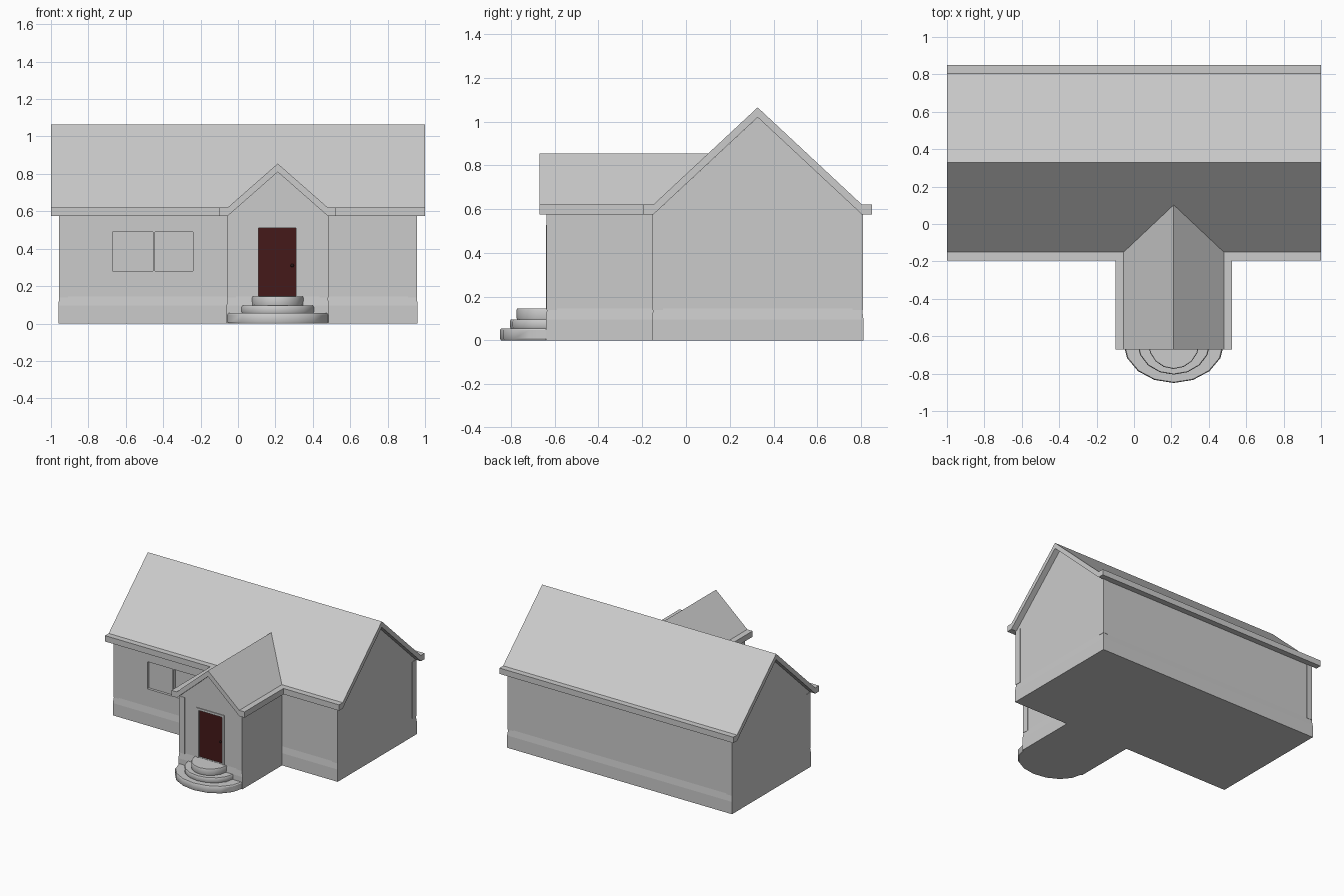
import bpy, math
from mathutils import Vector

if "Cube" in bpy.data.objects:
    bpy.data.objects.remove(bpy.data.objects["Cube"])


def mesh(name, verts, faces):
    me = bpy.data.meshes.new(name)
    me.from_pydata(verts, [], faces)
    me.update()
    ob = bpy.data.objects.new(name, me)
    bpy.context.collection.objects.link(ob)
    return ob


def skin(name, rings):
    # Closed solid through equally long vertex rings
    n = len(rings[0])
    verts = [v for r in rings for v in r]
    faces = [tuple(reversed(range(n))), tuple(range(len(verts) - n, len(verts)))]
    for k in range(len(rings) - 1):
        for i in range(n):
            j = (i + 1) % n
            faces.append((k * n + i, k * n + j, (k + 1) * n + j, (k + 1) * n + i))
    return mesh(name, verts, faces)


def box(name, x0, x1, y0, y1, z0, z1):
    return skin(name, [[(x0, y0, z), (x1, y0, z), (x1, y1, z), (x0, y1, z)] for z in (z0, z1)])


def color(ob, name, rgb):
    mat = bpy.data.materials.new(name)
    mat.diffuse_color = (*rgb, 1)
    mat.use_nodes = True
    mat.node_tree.nodes["Principled BSDF"].inputs["Base Color"].default_value = mat.diffuse_color
    ob.data.materials.append(mat)


XW, YF, YB, YP = 0.955, -0.15, 0.805, -0.635    # wall planes
PX0, PX1 = -0.055, 0.48                         # porch sides
PC = (PX0 + PX1) / 2
YC = 0.328
EAVE, T = 0.575, 0.045


# T-shaped walls with a flared plinth
def footprint(o, z):
    return [(-XW - o, YF - o, z), (PX0 - o, YF - o, z), (PX0 - o, YP - o, z), (PX1 + o, YP - o, z),
            (PX1 + o, YF - o, z), (XW + o, YF - o, z), (XW + o, YB + o, z), (-XW - o, YB + o, z)]


walls = skin("walls", [footprint(0.006, 0), footprint(0.006, 0.095),
                       footprint(0, 0.145), footprint(0, EAVE)])

# Window and door recesses
openings = [(-0.67, -0.455, YF, 0.28, 0.49), (-0.445, -0.24, YF, 0.28, 0.49),
            (0.11, 0.31, YP, 0.147, 0.51)]
for x0, x1, y, z0, z1 in openings:
    cutter = box("opening_cutter", x0, x1, y - 0.05, y + 0.02, z0, z1)
    cutter.hide_render = True
    mod = walls.modifiers.new("opening", 'BOOLEAN')
    mod.operation, mod.solver, mod.object = 'DIFFERENCE', 'EXACT', cutter
    bpy.context.view_layer.objects.active = walls
    bpy.ops.object.modifier_apply(modifier=mod.name)
    bpy.data.objects.remove(cutter)

# Corner boards
for x, y, sx, sy in [(-XW, YF, 1, 1), (XW, YF, -1, 1), (-XW, YB, 1, -1), (XW, YB, -1, -1),
                     (PX0, YP, 1, 1), (PX1, YP, -1, 1)]:
    xs = sorted((x - 0.003 * sx, x + 0.045 * sx))
    ys = sorted((y - 0.003 * sy, y + 0.045 * sy))
    box("corner_board", *xs, *ys, 0.14, EAVE)

# Gable infill under each roof
skin("main_gable", [[(x, YF, EAVE), (x, YB, EAVE), (x, YC, 1.02)] for x in (-XW, XW)])
skin("porch_gable", [[(PX1, y, EAVE), (PX0, y, EAVE), (PC, y, 0.81)] for y in (YP, YF)])


# Roof shells: sloped sheet with flat boxed eaves
def roof_profile(a, b, apex):
    m = (a + b) / 2
    return [(a - T, EAVE), (a, EAVE), (m, apex - T), (b, EAVE), (b + T, EAVE),
            (b + T, EAVE + T), (b, EAVE + T), (m, apex), (a, EAVE + T), (a - T, EAVE + T)]


skin("main_roof", [[(x, u, z) for u, z in roof_profile(YF, YB, 1.065)] for x in (-1, 1)])
SLOPE = (1.065 - EAVE - T) / (YC - YF)
pp = roof_profile(PX0, PX1, 0.855)[::-1]
skin("porch_roof", [[(u, -0.67, z) for u, z in pp],
                    [(u, YF + max(0, z - EAVE - T) / SLOPE, z) for u, z in pp]])

# Door, knob and frame
door = box("door", 0.11, 0.31, YP + 0.01, YP + 0.025, 0.145, 0.51)
color(door, "dark_red", (0.06, 0.01, 0.01))
bpy.ops.mesh.primitive_uv_sphere_add(segments=12, ring_count=8, radius=0.009,
                                     location=(0.29, YP + 0.005, 0.31))
knob = bpy.context.object
knob.name = "door_knob"
color(knob, "dark_metal", (0.03, 0.01, 0.01))
bpy.ops.object.shade_smooth()
box("frame_left", 0.092, 0.11, YP - 0.006, YP + 0.01, 0.145, 0.527)
box("frame_right", 0.31, 0.328, YP - 0.006, YP + 0.01, 0.145, 0.527)
box("frame_top", 0.11, 0.31, YP - 0.006, YP + 0.01, 0.51, 0.527)

# Rounded entrance steps, clipped at the porch wall
for i, (rx, ry, z0, z1) in enumerate([(0.27, 0.215, 0, 0.055), (0.195, 0.17, 0.055, 0.095),
                                      (0.137, 0.14, 0.095, 0.145)]):
    arc = [math.pi * (1 + k / 8) for k in range(9)]

    def ring(s, z):
        return [(PC + rx * s * math.cos(a), YP + ry * s * math.sin(a), z) for a in arc]
    step = skin("step_%d" % (i + 1), [ring(0.98, z0), ring(1, z0 + 0.008),
                                      ring(1, z1 - 0.008), ring(0.98, z1)])
    bpy.ops.object.select_all(action='DESELECT')
    step.select_set(True)
    bpy.context.view_layer.objects.active = step
    bpy.ops.object.shade_smooth_by_angle(angle=math.radians(30))
